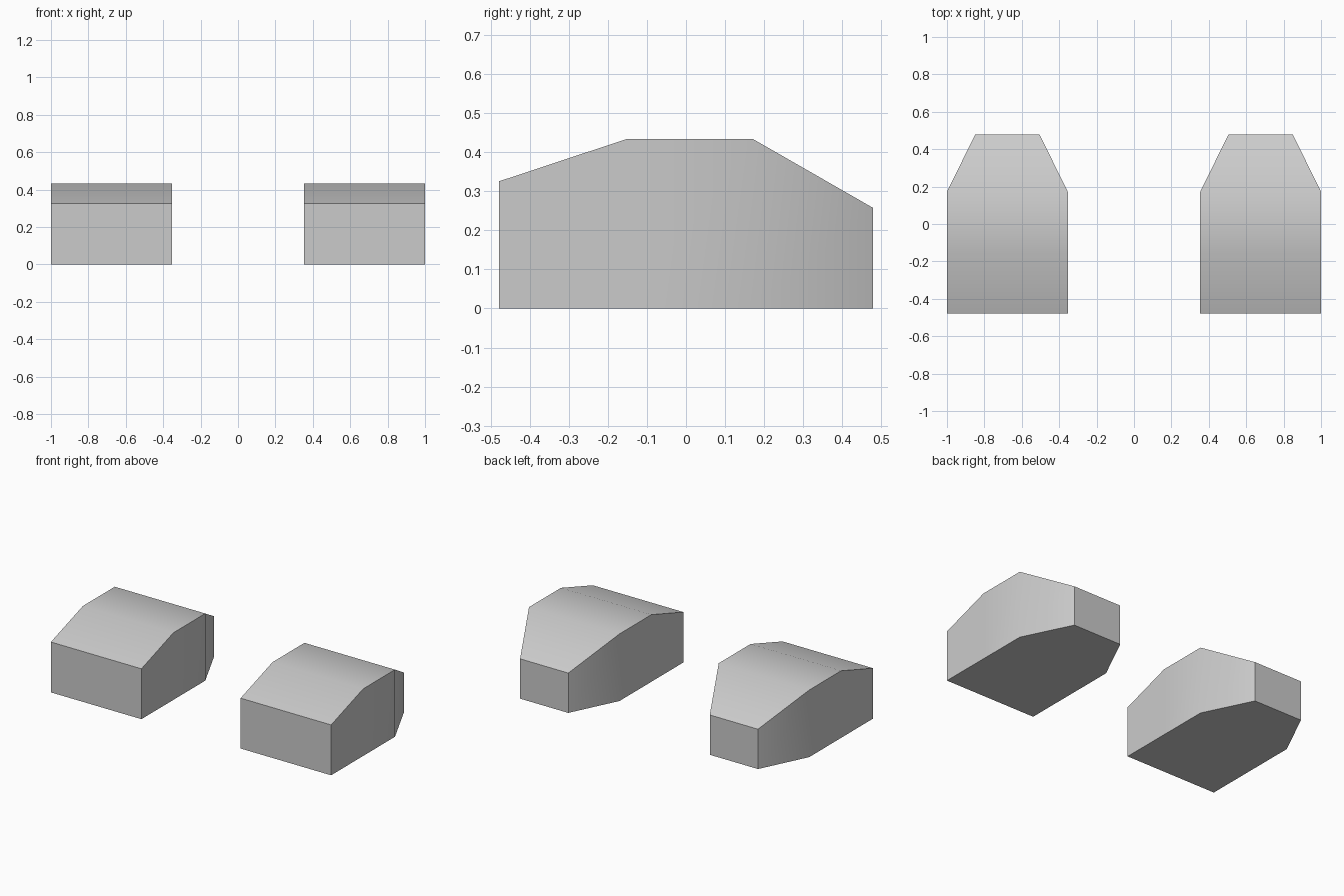
import bpy
import bmesh
import math

if "Cube" in bpy.data.objects:
    bpy.data.objects.remove(bpy.data.objects["Cube"])

# Cross-sections from front to back: y, half width, height
STATIONS = [
    (-0.479, 0.323, 0.325),
    (-0.153, 0.323, 0.433),
    (0.172, 0.323, 0.433),
    (0.479, 0.172, 0.257),
]


def make_block(name, x):
    """Loft a tapered block through the rectangular cross-sections."""
    bm = bmesh.new()
    rings = [[bm.verts.new(p) for p in ((-w, y, 0), (w, y, 0), (w, y, h), (-w, y, h))]
             for y, w, h in STATIONS]
    for a, b in zip(rings, rings[1:]):
        for i in range(4):
            j = (i + 1) % 4
            bm.faces.new((a[i], a[j], b[j], b[i]))
    bm.faces.new(rings[0])
    bm.faces.new(rings[-1])
    bmesh.ops.recalc_face_normals(bm, faces=bm.faces)
    mesh = bpy.data.meshes.new(name)
    bm.to_mesh(mesh)
    bm.free()
    obj = bpy.data.objects.new(name, mesh)
    obj.location.x = x
    bpy.context.collection.objects.link(obj)
    return obj


# Left and right blocks, soft across roof and wall bends, sharp at corners
bpy.ops.object.select_all(action='DESELECT')
for name, side in (("left_block", -1), ("right_block", 1)):
    block = make_block(name, side * 0.677)
    block.select_set(True)
    bpy.context.view_layer.objects.active = block
bpy.ops.object.shade_smooth_by_angle(angle=math.radians(35))
